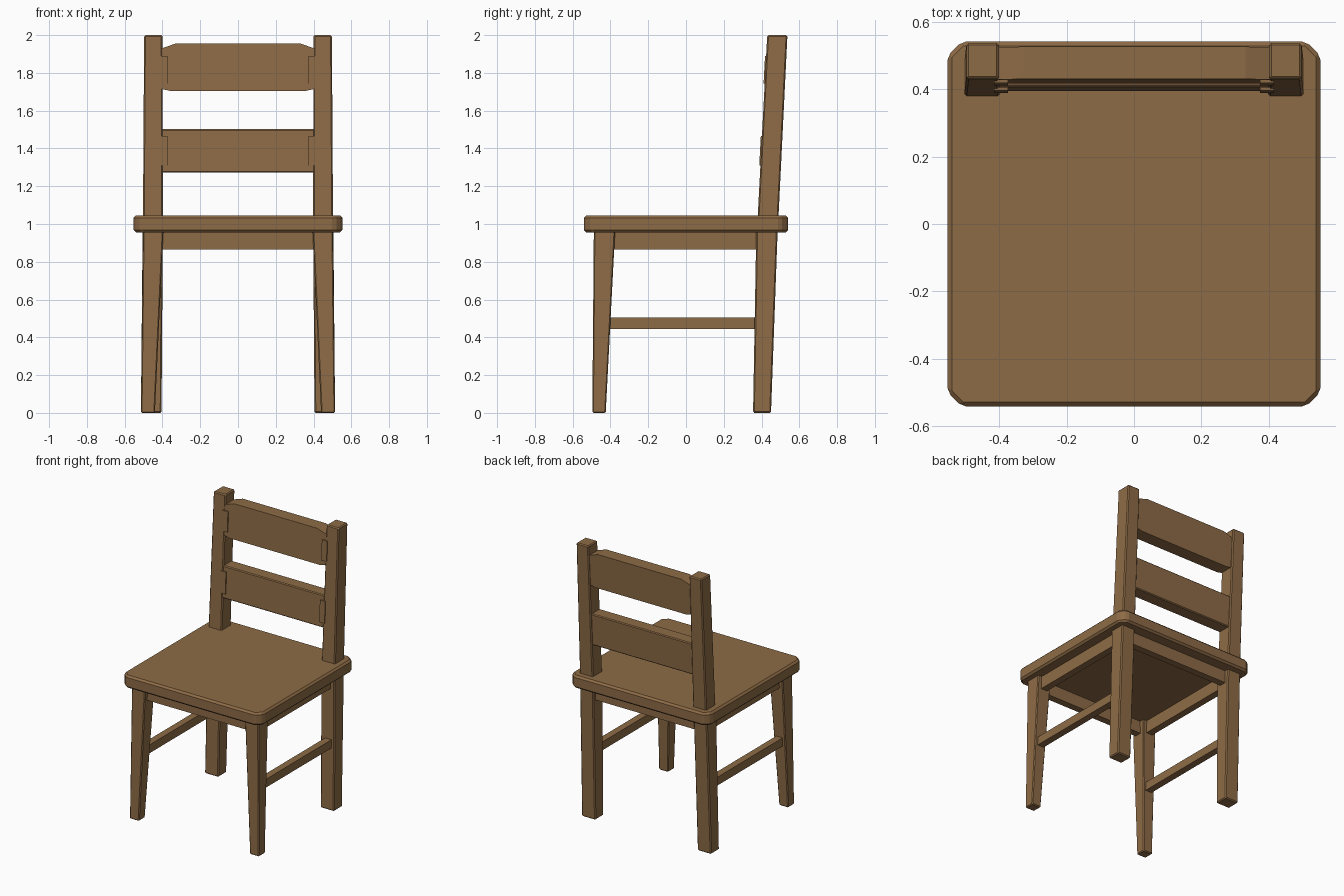
import bpy, bmesh

if "Cube" in bpy.data.objects:
    bpy.data.objects.remove(bpy.data.objects["Cube"])

wood = bpy.data.materials.new("brown wood")
wood.diffuse_color = (0.27, 0.148, 0.061, 1)
wood.use_nodes = True
wood.node_tree.nodes["Principled BSDF"].inputs["Base Color"].default_value = wood.diffuse_color


def finish(name, bm, bevel=0.0):
    bmesh.ops.recalc_face_normals(bm, faces=bm.faces)
    me = bpy.data.meshes.new(name)
    bm.to_mesh(me)
    bm.free()
    me.materials.append(wood)
    ob = bpy.data.objects.new(name, me)
    bpy.context.collection.objects.link(ob)
    if bevel:
        m = ob.modifiers.new("bevel", 'BEVEL')
        m.width = bevel
        m.segments = 1
        m.limit_method = 'ANGLE'
        m.angle_limit = 0.5
    return ob


def loft(name, rings, bevel=0.0):
    """Closed solid through matching rings of 3D points."""
    bm = bmesh.new()
    vs = [[bm.verts.new(p) for p in r] for r in rings]
    n = len(rings[0])
    for a, b in zip(vs, vs[1:]):
        for i in range(n):
            j = (i + 1) % n
            bm.faces.new((a[i], a[j], b[j], b[i]))
    bm.faces.new(vs[0])
    bm.faces.new(vs[-1])
    return finish(name, bm, bevel)


def rect(x0, x1, y0, y1, z):
    return [(x0, y0, z), (x1, y0, z), (x1, y1, z), (x0, y1, z)]


def box(name, x0, x1, y0, y1, z0, z1, bevel=0.0):
    return loft(name, [rect(x0, x1, y0, y1, z0), rect(x0, x1, y0, y1, z1)], bevel)


def lean(z):
    """Front face of the leaning back posts."""
    return 0.38 + (z - 1.045) * 0.0524


def slanted(name, outline, front, back, bevel=0.0):
    """XZ outline given thickness along the lean of the back."""
    return loft(name, [[(x, lean(z) + d, z) for x, z in outline]
                       for d in (front, back)], bevel)


# Seat with clipped corners and chamfered rims
X, Y, C = 0.553, 0.541, 0.042
corners = [(X - C, -Y), (X, C - Y), (X, Y - C), (X - C, Y),
           (C - X, Y), (-X, Y - C), (-X, C - Y), (C - X, -Y)]
loft("seat", [[(x, y, z) for x, y in corners] for z in (0.955, 1.046)], 0.013)

for s, side in ((1, "right"), (-1, "left")):
    # Tapered front leg
    loft("front_leg_" + side, [rect(s * 0.44, s * 0.514, -0.496, -0.425, 0),
                               rect(s * 0.395, s * 0.503, -0.488, -0.375, 0.965)], 0.006)
    # Back leg continuing into the leaning post
    loft("back_post_" + side, [rect(s * 0.405, s * 0.514, 0.355, 0.45, 0),
                               rect(s * 0.398, s * 0.505, 0.372, 0.485, 0.96),
                               rect(s * 0.397, s * 0.503, 0.38, 0.49, 1.045),
                               rect(s * 0.40, s * 0.497, 0.43, 0.537, 2.0)], 0.007)
    # Side apron and stretcher
    box("side_apron_" + side, s * 0.425, s * 0.475, -0.40, 0.40, 0.866, 0.96)
    box("side_stretcher_" + side, s * 0.437, s * 0.487, -0.43, 0.39, 0.445, 0.505)
    # Thin tenon plates at the slat ends
    for z0, z1, tag in ((1.745, 1.89, "upper"), (1.31, 1.465, "lower")):
        slanted(f"{tag}_tenon_{side}",
                [(s * 0.373, z0), (s * 0.415, z0), (s * 0.415, z1), (s * 0.373, z1)],
                -0.006, 0.05)

# Front and back aprons
box("front_apron", -0.42, 0.42, -0.46, -0.41, 0.866, 0.96)
box("back_apron", -0.42, 0.42, 0.405, 0.455, 0.866, 0.96)

# Back slats
slanted("upper_slat", [(-0.405, 1.715), (-0.36, 1.705), (0.36, 1.705), (0.405, 1.715),
                       (0.405, 1.93), (0.33, 1.955), (-0.33, 1.955), (-0.405, 1.93)],
        0.002, 0.098)
slanted("lower_slat", [(-0.405, 1.273), (0.405, 1.273), (0.405, 1.502), (-0.405, 1.502)],
        0.002, 0.098, 0.006)
